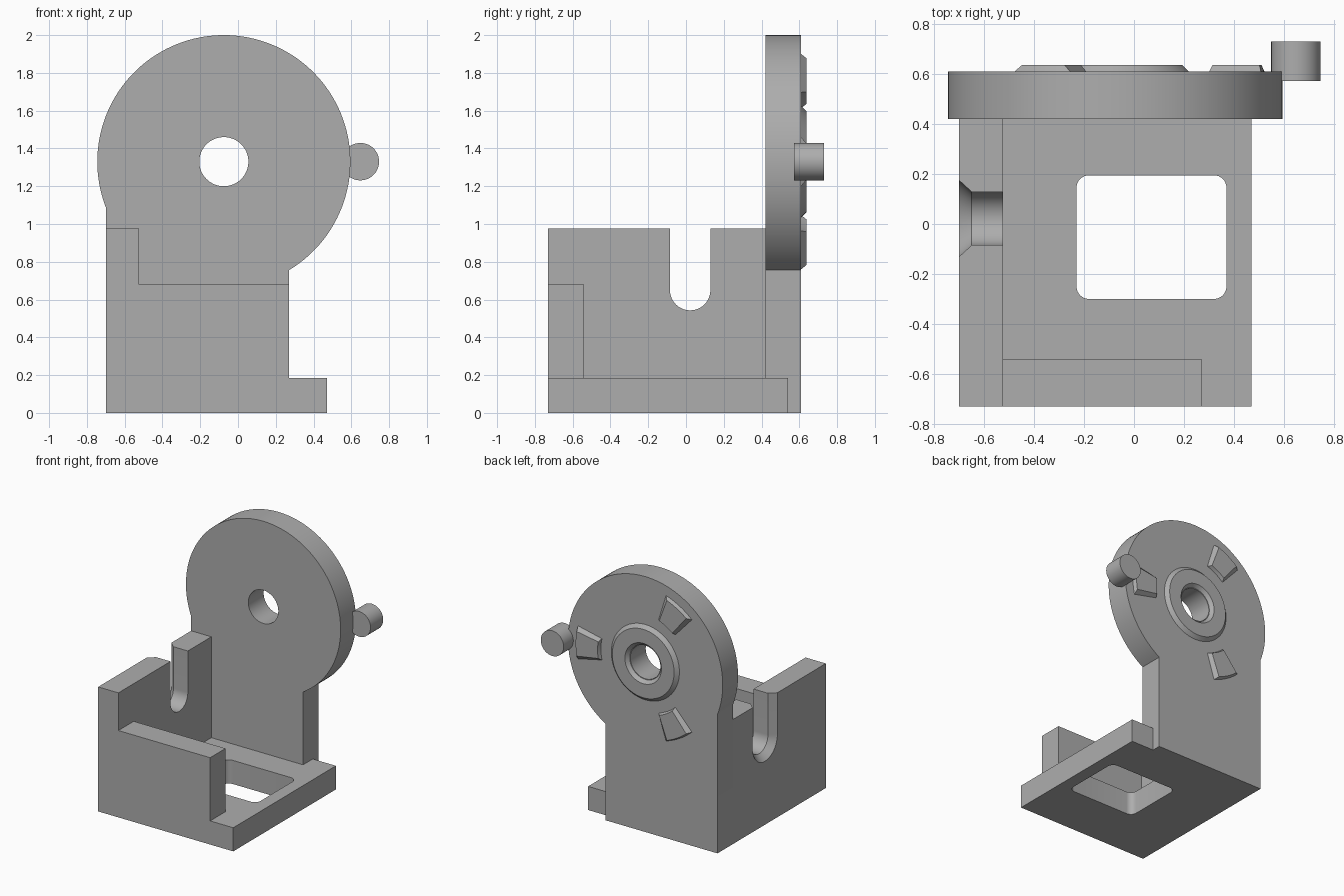
import bpy, bmesh, math

if "Cube" in bpy.data.objects:
    bpy.data.objects.remove(bpy.data.objects["Cube"])

grey = bpy.data.materials.new("plain_grey")
grey.diffuse_color = (0.42, 0.42, 0.42, 1)
grey.use_nodes = True
grey.node_tree.nodes["Principled BSDF"].inputs["Base Color"].default_value = grey.diffuse_color

MAP = {'x': lambda u, v, d: (d, u, v),
       'y': lambda u, v, d: (u, d, v),
       'z': lambda u, v, d: (u, v, d)}


def loft(name, axis, sections):
    """Solid through sections (depth, [outer loop, hole loops...]) along an axis."""
    bm = bmesh.new()
    rings = [[[bm.verts.new(MAP[axis](u, v, d)) for u, v in loop] for loop in loops]
             for d, loops in sections]
    for low, high in zip(rings, rings[1:]):
        for a, b in zip(low, high):
            for i in range(len(a)):
                j = (i + 1) % len(a)
                bm.faces.new((a[i], a[j], b[j], b[i]))
    for end in (rings[0], rings[-1]):
        edges = [bm.edges.get((l[i - 1], l[i])) for l in end for i in range(len(l))]
        bmesh.ops.triangle_fill(bm, use_beauty=True, edges=edges)
    bmesh.ops.recalc_face_normals(bm, faces=bm.faces)
    me = bpy.data.meshes.new(name)
    bm.to_mesh(me)
    bm.free()
    me.materials.append(grey)
    ob = bpy.data.objects.new(name, me)
    bpy.context.collection.objects.link(ob)
    bpy.ops.object.select_all(action='DESELECT')
    ob.select_set(True)
    bpy.context.view_layer.objects.active = ob
    bpy.ops.object.shade_smooth_by_angle(angle=math.radians(30))
    return ob


def arc(cx, cy, r, a0, a1, n):
    return [(cx + r * math.cos(math.radians(a0 + (a1 - a0) * i / n)),
             cy + r * math.sin(math.radians(a0 + (a1 - a0) * i / n))) for i in range(n + 1)]


def circle(cx, cy, r, n=64):
    return arc(cx, cy, r, 0, 360, n)[:-1]


def rect(x0, y0, x1, y1):
    return [(x0, y0), (x1, y0), (x1, y1), (x0, y1)]


CX, CZ, R = -0.075, 1.33, 0.67
L, WR, BR = -0.70, 0.27, 0.47          # left side, wall right end, base right end
F, BI, BO = -0.73, 0.42, 0.61          # front, back wall inside and outside

# Base plate with rounded window
outline = [(L, F), (BR, F), (BR, 0.54), (WR, 0.54), (WR, BI), (L, BI)]
r = 0.05
window = (arc(0.37 - r, 0.195 - r, r, 0, 90, 8) + arc(-0.23 + r, 0.195 - r, r, 90, 180, 8)
          + arc(-0.23 + r, -0.30 + r, r, 180, 270, 8) + arc(0.37 - r, -0.30 + r, r, 270, 360, 8))
loft("base", 'z', [(0, [outline, window]), (0.185, [outline, window])])

# Low front wall
front = rect(-0.525, F, WR, -0.54)
loft("front_wall", 'z', [(0.185, [front]), (0.68, [front])])


# Left wall with a round-bottomed slot, flared on the outside
def slotted(rad):
    return ([(F, 0.975), (F, 0.185), (BI, 0.185), (BI, 0.975), (0.022 + rad, 0.975)]
            + arc(0.022, 0.65, rad, 0, -180, 32) + [(0.022 - rad, 0.975)])


loft("left_wall", 'x', [(L, [slotted(0.153)]), (-0.65, [slotted(0.107)]),
                        (-0.525, [slotted(0.107)])])

# Back wall running up into the big disc
a_right = -math.degrees(math.acos((WR - CX) / R))
a_left = 180 + math.degrees(math.acos((CX - L) / R))
plate = [(L, 0), (WR, 0)] + arc(CX, CZ, R, a_right, a_left, 96)
hole = circle(CX, CZ, 0.13)
loft("back_wall_disc", 'y', [(BI, [plate, hole]), (BO, [plate, hole])])

# Bevelled collar round the hole
TOP = 0.637
loft("hole_collar", 'y', [(BO, [circle(CX, CZ, 0.295), circle(CX, CZ, 0.135)]),
                          (TOP, [circle(CX, CZ, 0.268), circle(CX, CZ, 0.158)])])


# Three bevelled wedge pads
def sector(r0, r1, mid, half):
    return (arc(CX, CZ, r1, mid - half, mid + half, 8)
            + arc(CX, CZ, r0, mid + half, mid - half, 8))


for k in range(3):
    loft(f"wedge_pad_{k + 1}", 'y', [(BO, [sector(0.385, 0.597, 120 * k, 12.5)]),
                                     (TOP, [sector(0.395, 0.585, 120 * k, 9.5)])])

# Side peg
peg = circle(0.648, CZ, 0.099, 48)
loft("side_peg", 'y', [(0.573, [peg]), (0.73, [peg])])
